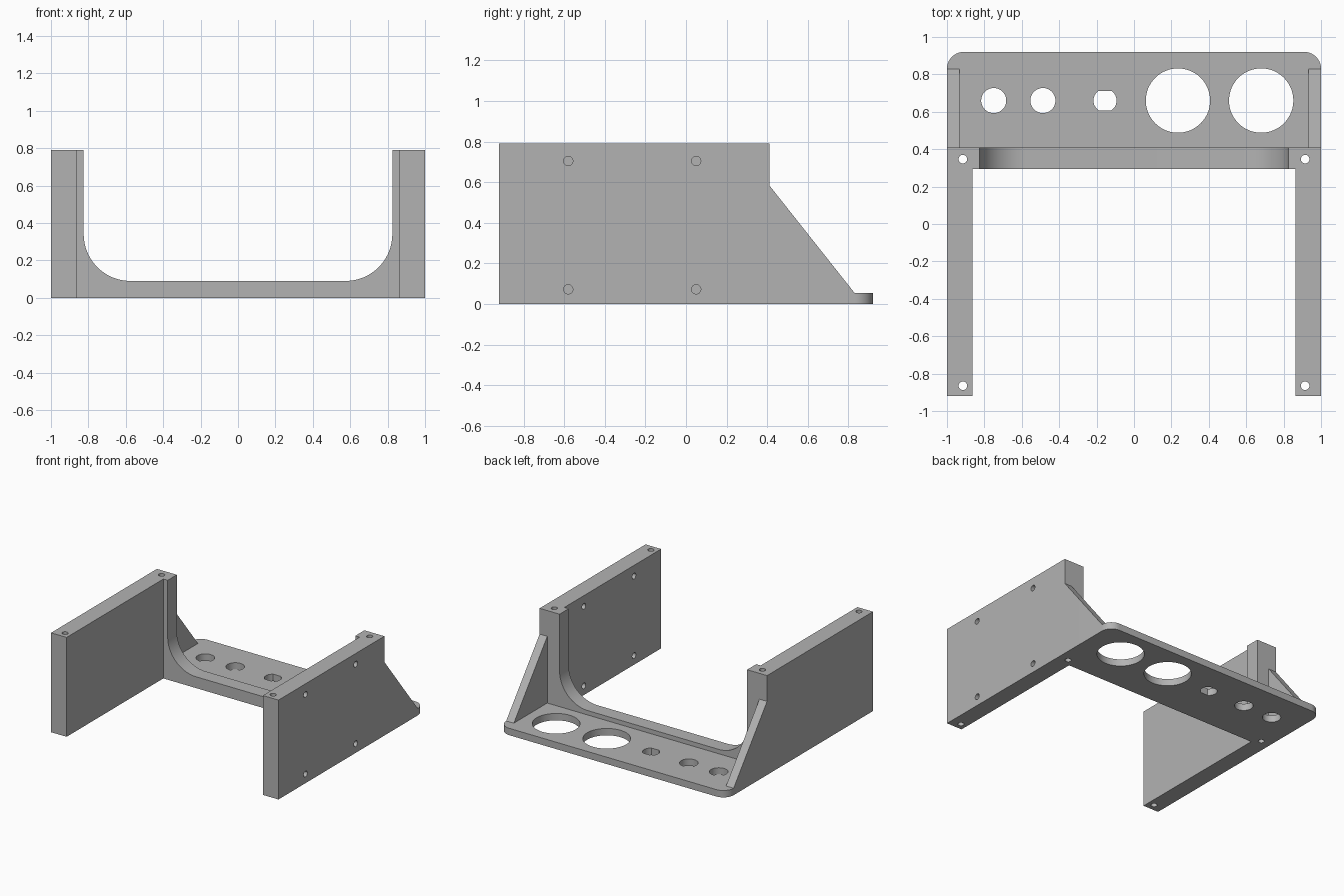
import bpy
import bmesh
from math import cos, sin, pi, radians
from mathutils import Vector

cube = bpy.data.objects.get("Cube")
if cube:
    bpy.data.objects.remove(cube, do_unlink=True)

grey = bpy.data.materials.new("plain grey")
grey.use_nodes = True
colour = (0.45, 0.45, 0.45, 1)
grey.diffuse_color = colour
grey.node_tree.nodes["Principled BSDF"].inputs["Base Color"].default_value = colour

# Maps a profile point (u, v) and depth w to space, by extrusion axis
AXES = {"x": lambda u, v, w: (w, u, v),
        "y": lambda u, v, w: (u, w, v),
        "z": lambda u, v, w: (u, v, w)}


def arc(cu, cv, r, start, end, steps):
    angles = [radians(start + (end - start) * i / steps) for i in range(steps + 1)]
    return [(cu + r * cos(a), cv + r * sin(a)) for a in angles]


def circle(cu, cv, r, steps=48):
    return arc(cu, cv, r, 0, 360, steps)[:-1]


def prism(name, points, axis, low, high):
    """Extrude a closed profile along an axis."""
    bm = bmesh.new()
    face = bm.faces.new([bm.verts.new(AXES[axis](u, v, low)) for u, v in points])
    result = bmesh.ops.extrude_face_region(bm, geom=[face])
    verts = [g for g in result["geom"] if isinstance(g, bmesh.types.BMVert)]
    bmesh.ops.translate(bm, verts=verts, vec=Vector(AXES[axis](0, 0, high - low)))
    bmesh.ops.recalc_face_normals(bm, faces=bm.faces)
    mesh = bpy.data.meshes.new(name)
    bm.to_mesh(mesh)
    bm.free()
    mesh.materials.append(grey)
    obj = bpy.data.objects.new(name, mesh)
    bpy.context.collection.objects.link(obj)
    return obj


def combine(target, tool, operation):
    """Apply a boolean and discard the tool object."""
    mod = target.modifiers.new(operation.title(), "BOOLEAN")
    mod.operation, mod.object, mod.solver = operation, tool, "EXACT"
    with bpy.context.temp_override(object=target, active_object=target,
                                   selected_objects=[target]):
        bpy.ops.object.modifier_apply(modifier=mod.name)
    bpy.data.objects.remove(tool, do_unlink=True)


HEIGHT, FRONT, STEP, BACK = 0.79, -0.92, 0.41, 0.92
PLATE = 0.055

# Cross frame with a rounded U-shaped opening
inner, fillet, sill = 0.825, 0.25, 0.09
u_left = arc(-inner + fillet, sill + fillet, fillet, 180, 270, 24)
u_right = arc(inner - fillet, sill + fillet, fillet, 270, 360, 24)
frame = [(-1, 0), (-1, HEIGHT), (-inner, HEIGHT)] + u_left + u_right
frame += [(inner, HEIGHT), (1, HEIGHT), (1, 0)]
bracket = prism("mounting_bracket", frame, "y", 0.295, STEP)

# Rear connector plate with rounded back corners
r = 0.09
plate = [(-1, STEP), (1, STEP)] + arc(1 - r, BACK - r, r, 0, 90, 16)
plate += arc(-1 + r, BACK - r, r, 90, 180, 16)
combine(bracket, prism("rear_plate", plate, "z", 0, PLATE), "UNION")

# Side walls and sloping gussets
wall = [(FRONT, 0), (STEP, 0), (STEP, HEIGHT), (FRONT, HEIGHT)]
gusset = [(STEP, 0), (0.83, 0), (0.83, PLATE), (STEP, 0.585)]
for side in (-1, 1):
    for name, points, near in (("side_wall", wall, 0.863), ("gusset", gusset, 0.933)):
        low, high = sorted((side * near, side))
        combine(bracket, prism(name, points, "x", low, high), "UNION")

# Connector holes in the plate
holes = [circle(x, 0.66, radius, 64) for x, radius in
         ((-0.75, 0.067), (-0.487, 0.067), (0.235, 0.172), (0.68, 0.172))]
# Round hole with flats on two sides
holes.append([(u, max(0.608, min(0.712, v))) for u, v in
              arc(-0.155, 0.66, 0.062, -57, 57, 12) + arc(-0.155, 0.66, 0.062, 123, 237, 12)])
# Vertical screw holes through the walls
holes += [circle(x, y, 0.023, 24) for x in (-0.915, 0.915) for y in (-0.865, 0.347)]
for points in holes:
    combine(bracket, prism("hole_cutter", points, "z", -0.2, 1), "DIFFERENCE")

# Horizontal screw holes, in the left wall only
for y in (-0.58, 0.05):
    for z in (0.073, 0.705):
        combine(bracket, prism("hole_cutter", circle(y, z, 0.023, 24), "x", 0.7, 1.2),
                "DIFFERENCE")

bpy.ops.object.select_all(action="DESELECT")
bracket.select_set(True)
bpy.context.view_layer.objects.active = bracket
bpy.ops.object.shade_smooth_by_angle(angle=pi / 6)
